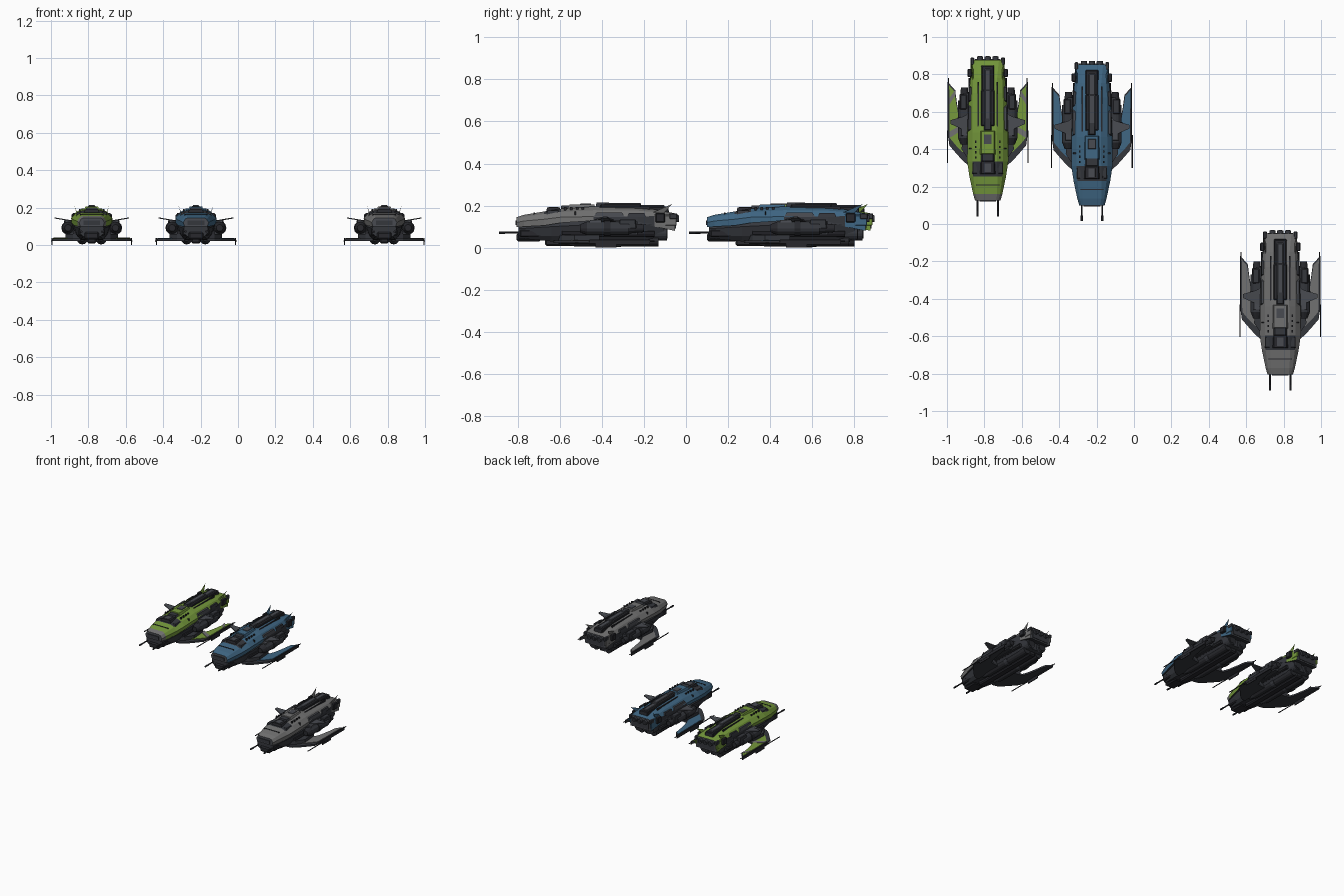
import bpy, bmesh, math
from mathutils import Matrix, Vector

if "Cube" in bpy.data.objects:
    bpy.data.objects.remove(bpy.data.objects["Cube"])


def material(name, rgb):
    m = bpy.data.materials.new(name)
    m.diffuse_color = (*rgb, 1)
    m.use_nodes = True
    m.node_tree.nodes["Principled BSDF"].inputs["Base Color"].default_value = m.diffuse_color
    return m


BLACK = material("black_metal", (0.021, 0.022, 0.027))
DARK = material("charcoal_hull", (0.035, 0.038, 0.046))
SLATE = material("slate_panel", (0.065, 0.07, 0.082))
GREY = material("grey_paint", (0.165, 0.165, 0.165))
GREEN = material("green_paint", (0.18, 0.32, 0.045))
BLUE = material("blue_paint", (0.05, 0.135, 0.23))

ORIGIN = Vector((0, 0, 0))
PREFIX = ""


def finish(name, bm, mats, mirror=False):
    """Mirror across the ship's centre line if asked, then make the object."""
    if mirror:
        d = bmesh.ops.duplicate(bm, geom=bm.verts[:] + bm.edges[:] + bm.faces[:])
        for v in d["geom"]:
            if isinstance(v, bmesh.types.BMVert):
                v.co.x *= -1
    bmesh.ops.recalc_face_normals(bm, faces=bm.faces[:])
    me = bpy.data.meshes.new(PREFIX + name)
    bm.to_mesh(me)
    bm.free()
    for m in mats:
        me.materials.append(m)
    ob = bpy.data.objects.new(PREFIX + name, me)
    ob.location = ORIGIN
    bpy.context.collection.objects.link(ob)


def box(name, x, y, z, mat, mirror=False, taper=1.0, bevel=0.0):
    """Box from ranges; taper shrinks the top face."""
    bm = bmesh.new()
    bmesh.ops.create_cube(bm, size=1)
    for v in bm.verts:
        t = taper if v.co.z > 0 else 1
        v.co = Vector(((x[0] + x[1]) / 2 + v.co.x * t * (x[1] - x[0]),
                       (y[0] + y[1]) / 2 + v.co.y * (0.5 + t / 2) * (y[1] - y[0]),
                       (z[0] + z[1]) / 2 + v.co.z * (z[1] - z[0])))
    if bevel:
        bmesh.ops.bevel(bm, geom=bm.edges[:], offset=bevel, segments=1, affect='EDGES')
    finish(name, bm, [mat], mirror)


def tube(name, x, z, y, r, mat, mirror=False, r2=None, sides=12):
    """Cylinder or cone running along y."""
    bm = bmesh.new()
    mtx = Matrix.Translation((x, (y[0] + y[1]) / 2, z)) @ Matrix.Rotation(-math.pi / 2, 4, 'X')
    bmesh.ops.create_cone(bm, cap_ends=True, segments=sides, radius1=r,
                          radius2=r if r2 is None else r2, depth=y[1] - y[0], matrix=mtx)
    finish(name, bm, [mat], mirror)


def plate(name, pts, z, thick, mat, mirror=True, slope=0.0):
    """Flat outline (x, y) given thickness; slope lifts it outward."""
    bm = bmesh.new()
    lo = [bm.verts.new((x, y, z + slope * abs(x))) for x, y in pts]
    hi = [bm.verts.new((x, y, z + slope * abs(x) + thick)) for x, y in pts]
    bm.faces.new(lo)
    bm.faces.new(hi)
    for i in range(len(pts)):
        j = (i + 1) % len(pts)
        bm.faces.new((lo[i], lo[j], hi[j], hi[i]))
    finish(name, bm, [mat], mirror)


def loft(name, sections, mats, rule):
    """Symmetric hull from (y, x, z, x, z, ...) rows, top to bottom."""
    bm = bmesh.new()
    rings = []
    for s in sections:
        half = [(s[i], s[i + 1]) for i in range(1, len(s), 2)]
        ring = half + [(-x, z) for x, z in reversed(half)]
        rings.append([bm.verts.new((x, s[0], z)) for x, z in ring])
    n = len(rings[0])
    for k in range(len(rings) - 1):
        for i in range(n):
            j = (i + 1) % n
            f = bm.faces.new((rings[k][i], rings[k][j], rings[k + 1][j], rings[k + 1][i]))
            strip = i if i < n // 2 else (n - 2 - i if i < n - 1 else -1)
            f.material_index = rule(k, strip)
    bm.faces.new(rings[0]).material_index = rule(-1, 0)
    bm.faces.new(rings[-1]).material_index = rule(-1, 1)
    finish(name, bm, mats)


SHELL = [(.085, .045, .145, .056, .140, .068, .120, .060, .098),
         (.12, .050, .156, .066, .147, .078, .127, .074, .100),
         (.215, .052, .172, .078, .160, .098, .135, .095, .105),
         (.295, .050, .185, .082, .170, .110, .145, .108, .118),
         (.45, .048, .196, .082, .178, .108, .148, .110, .128),
         (.66, .045, .192, .080, .176, .100, .148, .102, .125),
         (.74, .050, .182, .078, .170, .092, .150, .094, .100),
         (.838, .060, .163, .080, .158, .090, .152, .085, .080)]
BELLY = [(.095, .055, .11, .065, .09, .060, .06, .045, .045),
         (.25, .080, .12, .095, .10, .080, .055, .060, .030),
         (.45, .090, .14, .105, .11, .090, .055, .065, .022),
         (.70, .090, .14, .100, .11, .085, .055, .065, .022),
         (.785, .080, .14, .085, .12, .075, .07, .060, .040)]
WING = [(.06, .26), (.10, .27), (.135, .30), (.175, .345), (.205, .38), (.214, .44), (.213, .715),
        (.205, .71), (.174, .675), (.164, .60), (.150, .53), (.135, .49), (.06, .48)]
WING_PAINT = [(.10, .335), (.135, .345), (.17, .38), (.203, .42), (.206, .70),
              (.178, .668), (.168, .60), (.154, .525), (.138, .48), (.10, .47)]


def ship(prefix, x, y, paint, tip, stripes):
    global PREFIX, ORIGIN
    PREFIX, ORIGIN = prefix + "_", Vector((x, y, 0))

    def shell_rule(k, strip):
        if k == -1:                       # end caps
            return 3
        if strip == 3 or (k == 2 and strip < 1):   # underside and dark collar
            return 1
        if k == 0 and tip:                # grey nose tip
            return 2
        return 1 if (strip == 2 and k in (4, 5)) else 0
    loft("upper_shell", SHELL, [paint, DARK, GREY, SLATE], shell_rule)
    loft("belly_hull", BELLY, [DARK], lambda k, s: 0)

    # nose and cockpit
    box("nose_seam", (-.062, .062), (.166, .172), (.150, .1665), BLACK)
    box("cockpit", (-.045, .045), (.225, .295), (.165, .192), BLACK, taper=.75)
    box("cockpit_glass", (-.022, .022), (.235, .285), (.18, .194), SLATE, taper=.8)
    box("cockpit_side", (.052, .085), (.225, .29), (.15, .176), DARK, True, .6)
    box("front_intake", (-.045, .045), (.079, .09), (.108, .13), DARK)
    box("chin", (-.04, .04), (.085, .2), (.03, .07), BLACK, bevel=.008)
    box("gun_mount", (.038, .072), (.10, .24), (.05, .085), BLACK, True, bevel=.006)
    tube("nose_gun", .055, .072, (0, .12), .0045, BLACK, True, sides=8)
    tube("gun_muzzle", .055, .072, (.0, .03), .006, DARK, True, sides=8)
    # roof panels
    box("roof_block", (-.042, .042), (.33, .46), (.185, .206), paint, taper=.8)
    box("roof_hatch", (-.024, .024), (.385, .44), (.2, .210), SLATE, taper=.8)
    box("roof_front_vent", (-.036, .036), (.295, .345), (.185, .200), DARK, taper=.8)
    for i in range(4):
        box("roof_stud", (.060, .068), (.31 + i * .028, .322 + i * .028), (.17, .193), BLACK, True)
    box("spine_bed", (-.038, .038), (.48, .68), (.165, .206), BLACK, taper=.9, bevel=.004)
    box("spine_bed_rear", (-.036, .036), (.66, .81), (.155, .196), BLACK, taper=.9, bevel=.004)
    box("spine_strip", (-.018, .018), (.50, .68), (.19, .213), SLATE, taper=.9, bevel=.003)
    box("spine_strip_rear", (-.018, .018), (.67, .79), (.18, .202), SLATE, taper=.9, bevel=.003)
    box("spine_front", (-.02, .02), (.46, .53), (.195, .214), DARK, taper=.7)
    box("roof_groove", (.048, .056), (.48, .72), (.165, .195), BLACK, True)
    box("shoulder_panel", (.083, .106), (.45, .60), (.145, .168), SLATE, True, .6)
    box("shoulder_panel_rear", (.082, .104), (.61, .70), (.145, .165), DARK, True, .6)
    box("shoulder_clamp", (.085, .108), (.745, .79), (.12, .165), BLACK, True, bevel=.004)
    box("side_seam", (.086, .1), (.36, .366), (.14, .171), BLACK, True)

    # side pods
    box("pod_arm", (.08, .13), (.42, .66), (.06, .125), DARK, True)
    tube("pod_body", .127, .092, (.42, .62), .032, DARK, True)
    tube("pod_nose", .127, .092, (.385, .42), .018, BLACK, True, r2=.032)
    tube("pod_ring", .127, .092, (.50, .53), .036, BLACK, True)
    tube("pod_tail", .125, .092, (.62, .69), .026, BLACK, True, r2=.018)
    box("pod_cap", (.108, .152), (.57, .655), (.09, .135), DARK, True, .8, .004)
    box("pod_panel", (.102, .145), (.43, .49), (.11, .131), SLATE, True, .8)
    plate("winglet", [(.085, .44), (.11, .455), (.20, .495), (.20, .515), (.13, .535), (.085, .56)],
          .108, .006, SLATE, slope=.17)

    # low wings with tip rails
    plate("wing", WING, .022, .012, DARK)
    plate("wing_paint", WING_PAINT, .0335, .004, paint)
    plate("wing_root", [(.06, .28), (.1, .30), (.14, .36), (.13, .48), (.06, .48)], .03, .03, DARK)
    if stripes:
        for a, inner in ((.42, .125), (.60, .172)):
            plate("wing_stripe", [(inner, a + .05), (.204, a), (.204, a + .035), (inner, a + .08)],
                  .0365, .003, GREY)
    box("wing_tip_rail", (.209, .215), (.43, .72), (.014, .038), BLACK, True, bevel=.0015)
    tube("wing_gun", .216, .022, (.285, .46), .0035, BLACK, True, sides=6)
    tube("wing_tail_rod", .211, .03, (.68, .74), .003, BLACK, True, sides=6)
    box("wing_tip_foot", (.209, .214), (.46, .56), (0, .02), BLACK, True)

    # belly pods and keel
    box("keel", (-.025, .025), (.22, .76), (.008, .06), BLACK, bevel=.008)
    tube("belly_pod", .05, .032, (.36, .76), .026, BLACK, True)
    tube("belly_pod_nose", .05, .032, (.30, .36), .012, DARK, True, r2=.026)
    tube("belly_pod_ring", .05, .032, (.55, .58), .029, DARK, True)
    tube("belly_side_pipe", .088, .065, (.30, .74), .014, BLACK, True, sides=8)

    # tail: main engines, upper nozzles, rim and fins
    tube("main_engine", .045, .068, (.72, .80), .036, DARK, True, r2=.033, sides=16)
    tube("main_engine_core", .045, .068, (.79, .803), .024, BLACK, True, sides=16)
    box("tail_recess", (-.068, .068), (.80, .842), (.09, .145), DARK)
    box("tail_side_wall", (.078, .090), (.74, .846), (.105, .16), paint, True, bevel=.003)
    box("tail_corner", (.072, .092), (.81, .850), (.135, .163), DARK, True, bevel=.004)
    for nx in (-.042, 0, .042):
        tube("upper_nozzle", nx, .138, (.80, .856), .019, DARK, r2=.016)
        tube("upper_nozzle_core", nx, .138, (.85, .857), .010, BLACK)
    bm = bmesh.new()
    base = [bm.verts.new(p) for p in ((.074, .72, .162), (.079, .72, .162),
                                      (.079, .78, .160), (.074, .78, .160))]
    top = bm.verts.new((.092, .825, .208))
    bm.faces.new(base)
    for i in range(4):
        bm.faces.new((base[i], base[(i + 1) % 4], top))
    finish("tail_fin", bm, [paint], True)


ship("green_ship", -.782, .04, GREEN, True, True)
ship("blue_ship", -.225, .015, BLUE, False, False)
ship("grey_ship", .782, -.89, GREY, False, False)
